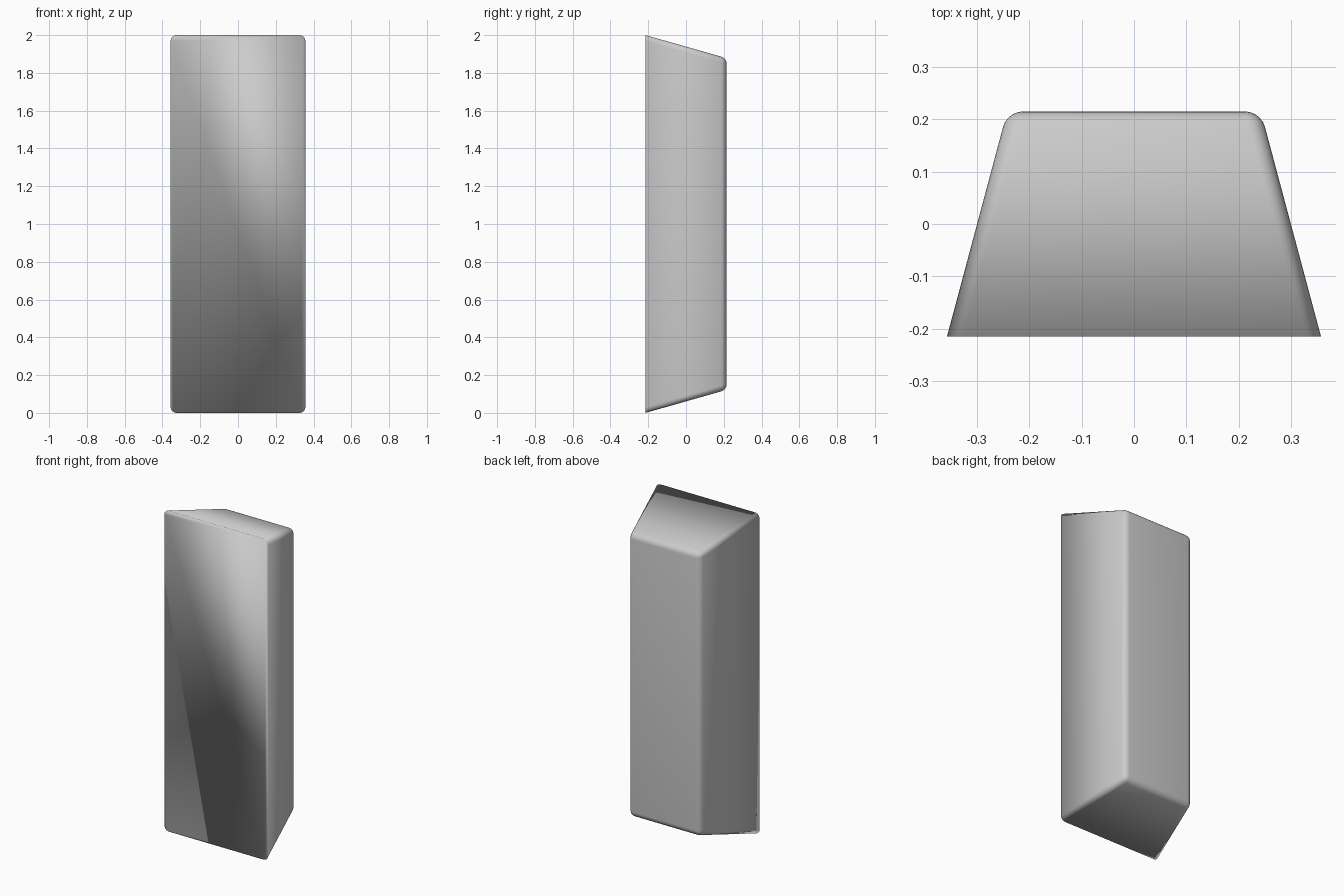
import bpy, bmesh

if "Cube" in bpy.data.objects:
    bpy.data.objects.remove(bpy.data.objects["Cube"])

# Tapered block: large front rectangle, smaller back rectangle
FRONT_Y, BACK_Y = -0.215, 0.215
bm = bmesh.new()

def ring(half_w, y, z0, z1):
    return [bm.verts.new(p) for p in ((-half_w, y, z0), (half_w, y, z0),
                                      (half_w, y, z1), (-half_w, y, z1))]

front = ring(0.357, FRONT_Y, 0.0, 2.0)
back = ring(0.242, BACK_Y, 0.122, 1.878)
bm.faces.new(front)
bm.faces.new(back[::-1])
for i in range(4):
    j = (i + 1) % 4
    bm.faces.new((front[j], front[i], back[i], back[j]))
bmesh.ops.recalc_face_normals(bm, faces=bm.faces)

# Round every edge except the sharp front rim
edges = [e for e in bm.edges if any(v.co.y > 0 for v in e.verts)]
bmesh.ops.bevel(bm, geom=edges, offset=0.03, offset_type='OFFSET',
                segments=5, profile=0.5, affect='EDGES', clamp_overlap=True)

mesh = bpy.data.meshes.new("tapered_block")
bm.to_mesh(mesh)
bm.free()
block = bpy.data.objects.new("tapered_block", mesh)
bpy.context.collection.objects.link(block)

# Smooth shading all over, including across the front rim
for p in mesh.polygons:
    p.use_smooth = True
